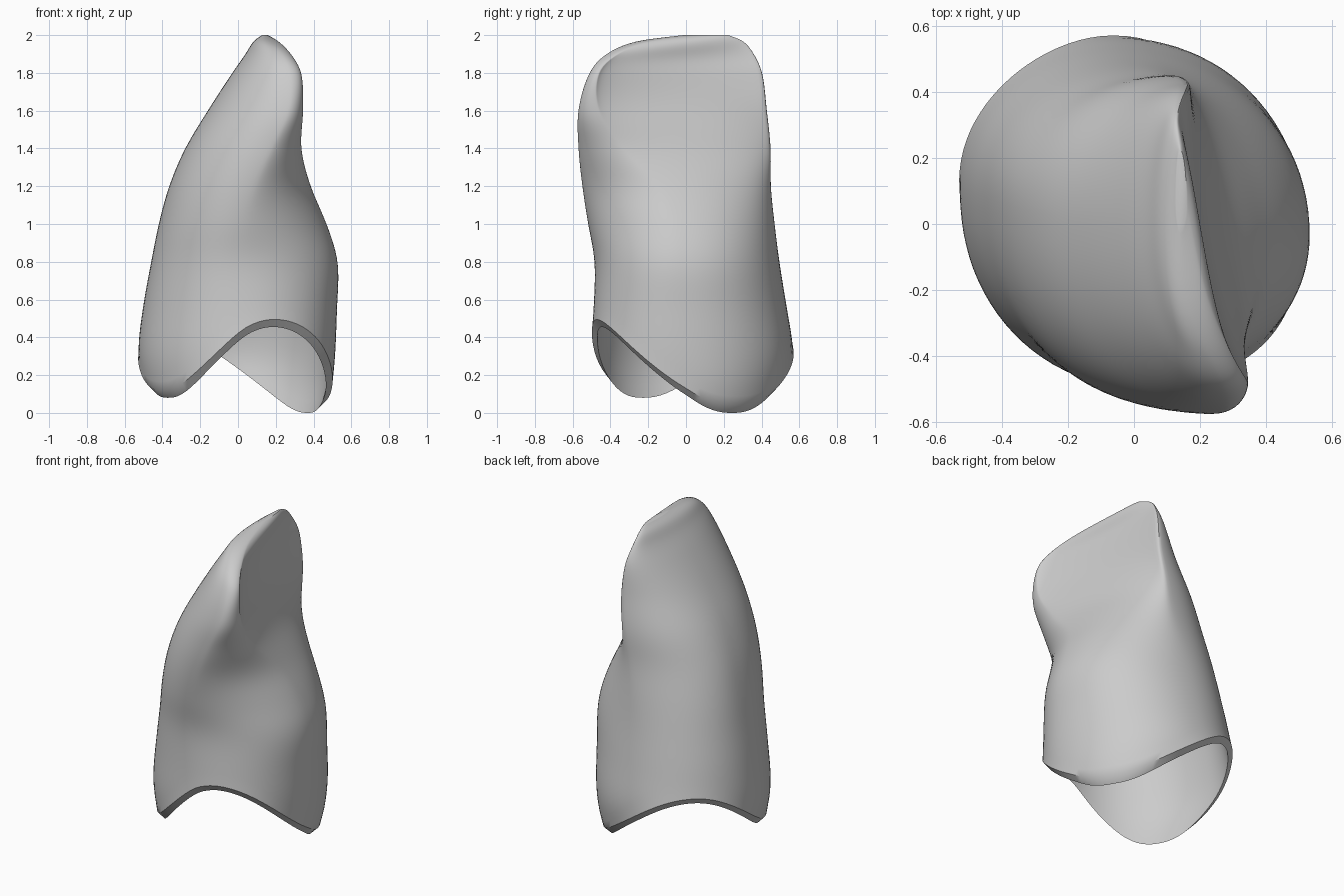
import bpy, bmesh
from math import atan2, cos, sin, pi, degrees

if "Cube" in bpy.data.objects:
    bpy.data.objects.remove(bpy.data.objects["Cube"])

# Horizontal sections: z, then the four extreme points
# (xmin, its y, xmax, its y, ymin, its x, ymax, its x),
# then roundness of the back and front corners on the +x side
SECTIONS = [
    (0.0, -.45, .05, .455, .02, -.45, .05, .48, -.03, 2.1, 2.1),
    (0.12, -.495, .08, .495, .00, -.485, .05, .53, -.05, 2.1, 2.1),
    (0.3, -.53, .10, .515, -.02, -.505, .06, .57, -.07, 2.1, 2.1),
    (0.55, -.505, .10, .525, -.03, -.49, .03, .535, -.05, 2.1, 2.1),
    (0.8, -.46, .09, .53, -.04, -.485, .00, .495, -.02, 2.1, 2),
    (1.0, -.42, .08, .47, -.06, -.52, .02, .47, .03, 2, 1.8),
    (1.2, -.365, .06, .385, -.14, -.55, .08, .45, .09, 1.8, 1.7),
    (1.4, -.28, .04, .335, -.34, -.57, .17, .45, .14, 1.3, 1.8),
    (1.6, -.16, .02, .345, -.46, -.57, .26, .43, .17, .8, 2.1),
    (1.8, -.03, .02, .335, -.46, -.51, .27, .405, .16, .7, 2.1),
    (1.9, .04, .02, .28, -.36, -.42, .23, .36, .14, .85, 2.1),
    (1.97, .085, .04, .21, -.18, -.25, .16, .3, .13, 1.4, 2.1),
    (2.0, .13, .09, .155, .09, .0, .14, .22, .14, 2, 2),
]
# Scalloped margin: angle in degrees and height, alternating low and high
MARGIN = [(33, 0), (130, .41), (210, .08), (293, .455), (393, 0)]
COLUMNS, ROWS, CAVITY_ROWS = 96, 64, 24
LIP = 0.04


def section(z):
    """Smoothly interpolated section values at height z."""
    i = 0
    while i < len(SECTIONS) - 2 and z > SECTIONS[i + 1][0]:
        i += 1
    a, b = SECTIONS[i], SECTIONS[i + 1]
    before, after = SECTIONS[max(i - 1, 0)], SECTIONS[min(i + 2, len(SECTIONS) - 1)]
    span = b[0] - a[0]
    t = (z - a[0]) / span
    out = []
    for p, q, r, s in zip(before[1:], a[1:], b[1:], after[1:]):
        m = (r - p) / (b[0] - before[0]) * span
        n = (s - q) / (after[0] - a[0]) * span
        out.append(q + m * t + (3 * (r - q) - 2 * m - n) * t ** 2
                   + (2 * (q - r) + m + n) * t ** 3)
    return out


def outline(u, z):
    """Point on the crown outline, u running once round from +x."""
    x0, y_x0, x1, y_x1, y0, x_y0, y1, x_y1, back, front = section(z)
    c, s = cos(2 * pi * u), sin(2 * pi * u)
    ax, ay = (x1, y_x1) if c >= 0 else (x0, y_x0)
    bx, by = (x_y1, y1) if s >= 0 else (x_y0, y0)
    roundness = 2.1 if c < 0 else back if s >= 0 else front
    f, g = abs(c) ** (2 / roundness), abs(s) ** (2 / roundness)
    return bx + (ax - bx) * f, ay + (by - ay) * g


def margin_height(u):
    """Broad lows and rounder highs around the scalloped margin."""
    x, y = outline(u, 0.3)
    angle = (degrees(atan2(y, x)) - MARGIN[0][0]) % 360 + MARGIN[0][0]
    for (a, h), (b, k) in zip(MARGIN, MARGIN[1:]):
        if angle <= b:
            t = (angle - a) / (b - a)
            low, high = min(h, k), max(h, k)
            rise = t if k > h else 1 - t
            return low + (high - low) * ((1 - cos(pi * rise)) / 2) ** 1.25
    return 0


def axis(z):
    x0, _, x1, _, y0, _, y1, *_ = section(z)
    return (x0 + x1) / 2, (y0 + y1) / 2


bm = bmesh.new()


def ring(point):
    return [bm.verts.new(point(i / COLUMNS)) for i in range(COLUMNS)]


def cavity_point(u, t):
    low = margin_height(u)
    z = low + (1.5 - low) * t
    x, y = outline(u, z)
    cx, cy = axis(z)
    k = 0.94 - 0.1 * t ** 2
    return cx + (x - cx) * k, cy + (y - cy) * k, z


def crown_point(u, t):
    low = margin_height(u) + LIP
    z = low + (2 - low) * (1 - (1 - t) ** 1.6)
    return (*outline(u, z), z)


# Inner wall from its roof down to the margin, then the outer wall up to the tip
rings = [ring(lambda u: cavity_point(u, 1 - j / CAVITY_ROWS)) for j in range(CAVITY_ROWS + 1)]
rings += [ring(lambda u: crown_point(u, j / ROWS)) for j in range(ROWS + 1)]
for lower, upper in zip(rings, rings[1:]):
    for i in range(COLUMNS):
        k = (i + 1) % COLUMNS
        bm.faces.new((lower[i], lower[k], upper[k], upper[i]))
bm.faces.new(rings[-1])
bm.faces.new(rings[0][::-1])

# Soften the outer wall, keeping the margin crisp
outer = [v for r in rings[CAVITY_ROWS + 2:] for v in r]
for _ in range(5):
    bmesh.ops.smooth_vert(bm, verts=outer, factor=0.5,
                          use_axis_x=True, use_axis_y=True, use_axis_z=False)
bmesh.ops.recalc_face_normals(bm, faces=bm.faces)

mesh = bpy.data.meshes.new("hollow_crown")
bm.to_mesh(mesh)
bm.free()
crown = bpy.data.objects.new("hollow_crown", mesh)
bpy.context.collection.objects.link(crown)

# Single grey material
grey = bpy.data.materials.new("plain_grey")
grey.use_nodes = True
grey.diffuse_color = (0.6, 0.6, 0.6, 1)
grey.node_tree.nodes["Principled BSDF"].inputs["Base Color"].default_value = (0.6, 0.6, 0.6, 1)
mesh.materials.append(grey)

bpy.context.view_layer.objects.active = crown
crown.select_set(True)
bpy.ops.object.shade_smooth_by_angle(angle=0.7)
